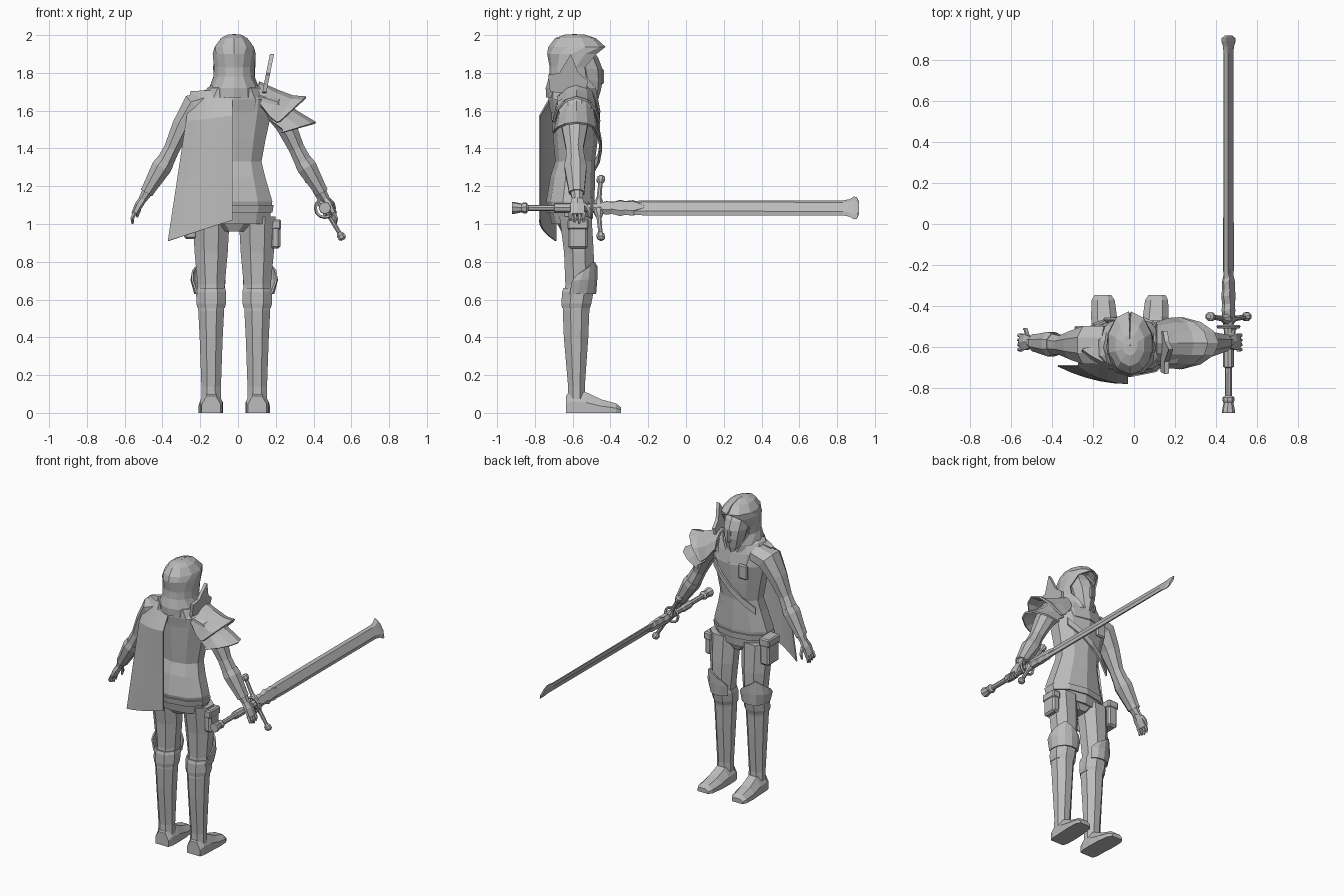
import bpy, bmesh, math
from mathutils import Vector as V

AX = -0.02  # body centre line
grey = bpy.data.materials.new("plain grey")
grey.diffuse_color = (0.5, 0.5, 0.5, 1)
X, Y, Z = V((1, 0, 0)), V((0, 1, 0)), V((0, 0, 1))


def finish(name, bm, thick=0):
    bmesh.ops.recalc_face_normals(bm, faces=bm.faces)
    me = bpy.data.meshes.new(name)
    bm.to_mesh(me)
    bm.free()
    me.materials.append(grey)
    ob = bpy.data.objects.new(name, me)
    bpy.context.collection.objects.link(ob)
    if thick:
        m = ob.modifiers.new("thickness", 'SOLIDIFY')
        m.thickness = thick
        m.offset = 0
    return ob


def loft(name, rings, closed=True, thick=0):
    """Skin between point rings; open rings become a thin shell."""
    bm = bmesh.new()
    vs = [[bm.verts.new(p) for p in r] for r in rings]
    n = len(rings[0])
    for a, b in zip(vs, vs[1:]):
        for i in range(n if closed else n - 1):
            j = (i + 1) % n
            bm.faces.new((a[i], a[j], b[j], b[i]))
    if closed:
        bm.faces.new(vs[0])
        bm.faces.new(vs[-1])
    return finish(name, bm, thick)


def tube(name, pts, n=8, a=X, t=None, phase=0.5):
    """pts: (centre, radius along a, radius across)."""
    rings = []
    for i, (c, r1, r2) in enumerate(pts):
        d = t or (V(pts[min(i + 1, len(pts) - 1)][0]) - V(pts[max(i - 1, 0)][0])).normalized()
        b = d.cross(a).normalized()
        rings.append([V(c) + a * r1 * math.cos(w) + b * r2 * math.sin(w)
                      for w in (2 * math.pi * (k + phase) / n for k in range(n))])
    return loft(name, rings)


def stack(name, cx, rows, n=8, phase=0.5):
    """rows: (z, centre y, half width, half depth)."""
    return tube(name, [((cx, y, z), rx, ry) for z, y, rx, ry in rows], n, X, Z, phase)


def box(name, lo, hi, bevel=0.012):
    bm = bmesh.new()
    bmesh.ops.create_cube(bm, size=1)
    for v in bm.verts:
        v.co = V([(l + h) / 2 + c * (h - l) for l, h, c in zip(lo, hi, v.co)])
    bmesh.ops.bevel(bm, geom=bm.edges[:], offset=bevel, segments=1, affect='EDGES')
    return finish(name, bm)


# torso with flared tunic skirt, belt and mantle
stack("tunic", AX, [(1.0, -.605, .195, .105), (1.12, -.612, .212, .128), (1.25, -.60, .172, .118),
                    (1.33, -.587, .152, .105), (1.45, -.585, .175, .118), (1.58, -.585, .205, .128),
                    (1.66, -.60, .215, .118), (1.72, -.61, .14, .09)], 10)
stack("belt", AX, [(1.06, -.61, .212, .128), (1.10, -.612, .22, .134)], 10)
stack("mantle", AX, [(1.59, -.585, .175, .133), (1.66, -.597, .19, .132),
                     (1.72, -.605, .15, .125), (1.76, -.60, .085, .09)], 10)
stack("pelvis", AX, [(.96, -.595, .06, .07), (1.02, -.60, .16, .1)])

# slanted chest strap and small chest plate
loft("chest_strap", [[(AX + .15 - .32 * k, -.585 + .135 * (1 - (2 * k - 1) ** 2 * .35), 1.52 - .26 * k + h)
                      for k in (0, .25, .5, .75, 1)] for h in (0, .045)], False, .012)
box("chest_plate", (-.15, -.475, 1.5), (-.08, -.455, 1.6), .008)


# hood: shell around the head with an open front
def hood_ring(z, cy, rx, ry, gap):
    ang = [math.radians(gap + (360 - 2 * gap) * k / 10) for k in range(11)]
    return [(AX + rx * math.sin(w), cy + ry * math.cos(w), z) for w in ang]


loft("hood", [hood_ring(*r) for r in (
    (1.67, -.60, .125, .135, 18), (1.72, -.60, .127, .138, 30), (1.78, -.60, .107, .12, 55),
    (1.83, -.597, .107, .12, 60), (1.90, -.585, .11, .145, 42), (1.935, -.577, .104, .148, 2),
    (1.98, -.585, .07, .105, 1), (1.998, -.59, .035, .05, 1), (2.0, -.59, .002, .002, 1))], False, .01)
stack("masked_face", AX, [(1.66, -.495, .025, .03), (1.70, -.505, .05, .052), (1.76, -.52, .068, .08),
                          (1.82, -.53, .08, .088), (1.88, -.55, .085, .085), (1.94, -.57, .06, .06)], 8, 0)
box("mask_nose", (AX - .012, -.46, 1.74), (AX + .012, -.435, 1.82), .006)

for s, side in ((-1, "left"), (1, "right")):
    cx = AX + s * .122
    # legs
    stack(side + "_leg", cx, [(.06, -.58, .057, .052), (.14, -.58, .056, .048), (.40, -.582, .066, .07),
                              (.54, -.582, .074, .076), (.68, -.563, .078, .082), (.85, -.567, .095, .085),
                              (1.04, -.585, .106, .092)])
    stack(side + "_boot_cuff", cx, [(.555, -.583, .078, .08), (.58, -.58, .085, .086),
                                    (.64, -.573, .086, .09), (.66, -.57, .08, .086)])
    # feet: wedge sections from heel to toe
    loft(side + "_foot", [[(cx + s * d + w * u, y, h * v) for u, v in
                           ((-1, 0), (1, 0), (1, .5), (.5, 1), (-.5, 1), (-1, .5))]
                          for y, w, h, d in ((-.635, .05, .09, 0), (-.60, .06, .12, 0), (-.53, .062, .11, 0),
                                             (-.45, .063, .072, .004), (-.37, .056, .05, .008),
                                             (-.345, .04, .03, .01))])
    # knee guards flaring forward and outward
    loft(side + "_knee_guard", [[(cx + s * rx * math.sin(w), -.57 + ry * math.cos(w), z - drop * abs(k - 3) / 3)
                                 for k, w in ((k, math.radians(a0 + (a1 - a0) * k / 6)) for k in range(7))]
                                for z, rx, ry, a0, a1, drop in (
        (.63, .085, .09, -50, 120, 0), (.71, .105, .096, -45, 110, .01), (.80, .10, .098, -30, 95, .07))], False, .01)

    # arms
    def arm(rows, y=-.59):
        return [((AX + s * x, y + dy, z), ry, r) for x, z, dy, ry, r in rows]
    tube(side + "_arm", arm([(.12, 1.655, 0, .10, .06), (.21, 1.625, 0, .10, .075), (.275, 1.52, 0, .075, .058),
                             (.33, 1.40, 0, .05, .045), (.37, 1.32, .005, .056, .05), (.43, 1.22, .01, .046, .04),
                             (.485, 1.13, .015, .03, .024)]), 8, Y)
    tube(side + "_palm", arm([(.475, 1.145, .015, .028, .02), (.505, 1.10, .015, .044, .022),
                              (.53, 1.05, .015, .042, .016)]), 6, Y)
    for f in range(4):
        y = .048 - f * .023
        tube(f"{side}_finger_{f + 1}", arm([(.525, 1.06, y, .011, .011), (.54, 1.03, y, .010, .010),
                                            (.538, 1.0 + .008 * abs(f - 1), y, .006, .006)]), 5, Y)
    tube(side + "_thumb", arm([(.50, 1.11, .05, .013, .013), (.505, 1.07, .075, .011, .011),
                               (.515, 1.035, .078, .006, .006)]), 5, Y)
    tube(side + "_bracer", arm([(.365, 1.33, .005, .058, .052), (.385, 1.30, .005, .064, .057),
                                (.45, 1.19, .01, .047, .04), (.465, 1.165, .012, .045, .038)]), 8, Y)

# hip pouches
box("right_pouch", (.172, -.625, .87), (.224, -.52, 1.0))
box("right_pouch_flap", (.17, -.628, .97), (.228, -.517, 1.025), .008)
box("left_pouch", (-.285, -.62, .92), (-.215, -.50, 1.09))
box("left_pouch_flap", (-.29, -.624, 1.05), (-.21, -.496, 1.105), .008)


# half cape hanging from the left shoulder
def cape_point(u, v):
    if v < 0:
        return (-.03 - .2 * u, -.60, 1.725 - .03 * u)
    return (-.03 - u * (.22 + .12 * v), -.695 - .08 * min(1, 5 * v) + .085 * u ** 2,
            1.71 - .01 * u - v * (.69 + .10 * u))


loft("half_cape", [[cape_point(k / 5, v) for k in range(6)] for v in (-1, 0, .08, .2, .6, 1)], False, .008)


# layered shoulder armour: arched shells, each row = apex, edge offset, half width
def shell(name, rows):
    loft(name, [[(x + dx * f, -.58 + w * math.sin(a), z + dz * f)
                 for a, f in ((a, (1 - math.cos(a)) / .75) for a in (math.radians(-78 + 26 * k) for k in range(7)))]
                for x, z, dx, dz, w in rows], False, .012)


shell("upper_pauldron", [(.11, 1.75, 0, -.10, .10), (.21, 1.705, -.04, -.13, .12), (.29, 1.675, -.08, -.13, .122),
                         (.36, 1.67, -.13, -.12, .125)])
shell("lower_pauldron", [(.22, 1.67, -.04, -.12, .105), (.31, 1.595, -.07, -.09, .115), (.41, 1.535, -.17, -.05, .125)])

# upright neck guard beside the hood
guard = [(-.72, 1.70), (-.73, 1.79), (-.67, 1.80), (-.61, 1.90), (-.57, 1.80), (-.52, 1.76), (-.53, 1.68)]
loft("neck_guard", [[(.125 + (z - 1.68) * .2 + h, y, z) for y, z in guard] for h in (0, .022)])

# sword: lies along y, its width axis leaning outward
SC = V((.46, 0, 1.085))
U = V((.5, 0, -.866))
W = Y.cross(U)


def blade(name, rows):
    loft(name, [[SC + Y * y + U * w * a + W * t * b for a, b in
                 ((1, 0), (.6, 1), (-.6, 1), (-1, 0), (-.6, -1), (.6, -1))] for y, w, t in rows])


def rod(name, rows, n=8):
    tube(name, [(SC + Y * y, r, r) for y, r in rows], n, U, Y)


blade("sword_blade", [(-.45, .036, .014), (-.2, .046, .014), (.83, .046, .012), (.865, .053, .012),
                      (.89, .07, .011), (.905, .066, .009), (.917, .035, .006)])
blade("blade_collar", [(-.46, .03, .024), (-.42, .042, .024), (-.39, .035, .024), (-.35, .05, .023),
                       (-.32, .042, .022), (-.28, .048, .02), (-.21, .004, .014)])
rod("sword_grip", [(-.86, .016), (-.70, .017), (-.695, .026), (-.61, .026), (-.60, .02), (-.53, .022), (-.45, .03)])
rod("pommel", [(-.92, .031), (-.915, .033), (-.87, .024), (-.86, .029), (-.845, .029), (-.835, .016)])
tube("crossguard", [(SC + Y * (-.465 + .015 * abs(k) / .19) + U * k, r, r) for k, r in
                    ((-.195, .012), (-.185, .023), (-.165, .023), (-.15, .012), (-.06, .014), (-.03, .027),
                     (.03, .027), (.06, .014), (.15, .012), (.165, .023), (.185, .023), (.195, .012))], 8, Y, U)
bpy.ops.mesh.primitive_torus_add(major_segments=12, minor_segments=5, major_radius=.05, minor_radius=.009,
                                 location=SC - Y * .5, rotation=(math.pi / 2, 0, 0))
ring = bpy.context.object
ring.name = "guard_ring"
ring.data.materials.append(grey)
bpy.ops.object.shade_flat()
